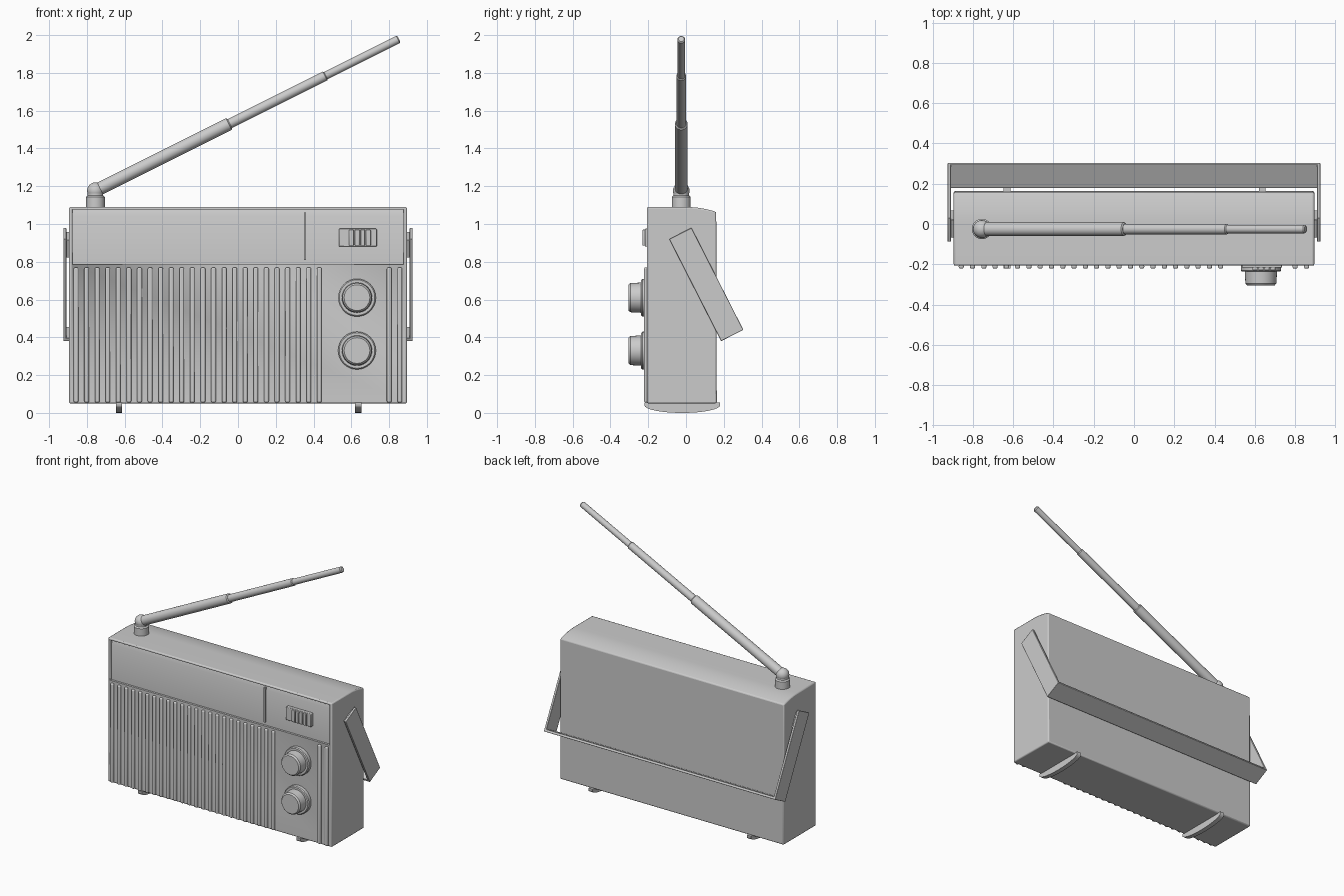
import bpy, bmesh, math
from mathutils import Vector, Matrix

cube = bpy.data.objects.get("Cube")
if cube:
    bpy.data.objects.remove(cube, do_unlink=True)

grey = bpy.data.materials.new("light_grey")
grey.use_nodes = True
grey.diffuse_color = (0.6, 0.6, 0.6, 1)
grey.node_tree.nodes["Principled BSDF"].inputs["Base Color"].default_value = (0.6, 0.6, 0.6, 1)


def finish(name, bm, bevel=0, segments=2, smooth=True):
    bmesh.ops.recalc_face_normals(bm, faces=bm.faces)
    mesh = bpy.data.meshes.new(name)
    bm.to_mesh(mesh)
    bm.free()
    mesh.materials.append(grey)
    ob = bpy.data.objects.new(name, mesh)
    bpy.context.collection.objects.link(ob)
    if bevel:
        mod = ob.modifiers.new("edge", "BEVEL")
        mod.width, mod.segments, mod.limit_method = bevel, segments, "ANGLE"
    if smooth:
        bpy.ops.object.select_all(action="DESELECT")
        ob.select_set(True)
        bpy.context.view_layer.objects.active = ob
        bpy.ops.object.shade_smooth_by_angle(angle=math.radians(35))
    return ob


def box(name, x, y, z, bevel=0, segments=2):
    """Box from (min, max) pairs."""
    bm = bmesh.new()
    bmesh.ops.create_cube(bm, size=1)
    for v in bm.verts:
        v.co = Vector([(a + b) / 2 + c * (b - a) for c, (a, b) in zip(v.co, (x, y, z))])
    return finish(name, bm, bevel, segments)


def extrude_x(name, profile, x0, x1, bevel=0):
    """Extrude a (y, z) outline along x."""
    bm = bmesh.new()
    face = bm.faces.new([bm.verts.new((x0, y, z)) for y, z in profile])
    out = bmesh.ops.extrude_face_region(bm, geom=[face])["geom"]
    bmesh.ops.translate(bm, vec=(x1 - x0, 0, 0), verts=[v for v in out if isinstance(v, bmesh.types.BMVert)])
    return finish(name, bm, bevel)


def lathe(name, profile, origin, axis, steps=32):
    """Revolve (radius, height) points around an axis through origin."""
    bm = bmesh.new()
    verts = [bm.verts.new((r, 0, h)) for r, h in profile]
    edges = [bm.edges.new(p) for p in zip(verts, verts[1:])]
    bmesh.ops.spin(bm, geom=verts + edges, cent=(0, 0, 0), axis=(0, 0, 1),
                   angle=math.tau, steps=steps)
    bmesh.ops.remove_doubles(bm, verts=bm.verts, dist=0.0001)
    turn = Vector((0, 0, 1)).rotation_difference(Vector(axis)).to_matrix().to_4x4()
    bm.transform(Matrix.Translation(origin) @ turn)
    return finish(name, bm)


# Case with a top that curves down toward the back
FRONT, BACK = -0.207, 0.163
top_curve = [(0.16 * i / 8, 1.09 - 0.026 * (i / 8) ** 2) for i in range(9)]
case = extrude_x("case", [(FRONT, 0.05), (FRONT, 1.09)] + top_curve + [(BACK, 0.05)],
                 -0.895, 0.895, bevel=0.008)

# Recess for the dial, with a sloping top edge
cutter = extrude_x("dial_recess_cutter",
                   [(-0.3, 0.785), (-0.192, 0.785), (-0.192, 1.04), (-0.18, 1.076), (-0.3, 1.076)],
                   -0.877, 0.877)
cutter.hide_render = True
cutter.hide_viewport = True
cut = case.modifiers.new("dial_recess", "BOOLEAN")
cut.operation, cut.object, cut.solver = "DIFFERENCE", cutter, "EXACT"

# Dial needle and band switch
box("dial_needle", (0.35, 0.36), (-0.207, -0.19), (0.81, 1.06))
box("switch_plate", (0.535, 0.735), (-0.217, -0.19), (0.88, 0.975), 0.004)
for i in range(4):
    x = 0.588 + i * 0.03
    box("switch_ridge", (x, x + 0.025), (-0.23, -0.21), (0.885, 0.97), 0.004)

# Speaker grille ribs
rib_centres = [-0.8575 + i * 0.056 for i in range(24)] + [0.80, 0.857]
for x in rib_centres:
    box("grille_rib", (x - 0.0125, x + 0.0125), (-0.222, -0.2), (0.055, 0.77), 0.008, 3)

# Tuning and volume knobs
knob = [(0, 0), (0.1, 0), (0.1, 0.026), (0.094, 0.032), (0.08, 0.032),
        (0.077, 0.09), (0.068, 0.1), (0, 0.1)]
for name, z in (("tuning_knob", 0.61), ("volume_knob", 0.33)):
    lathe(name, knob, (0.63, -0.205, z), (0, -1, 0))

# Curved runner feet
arc = [(-0.02 + 0.2 * math.cos(a), 0.04 - 0.04 * math.sin(a))
       for a in [math.pi * i / 16 for i in range(17)]]
for name, x in (("right_foot", -0.63), ("left_foot", 0.637)):
    extrude_x(name, arc + [(-0.22, 0.055), (0.18, 0.055)], x - 0.017, x + 0.017)

# Carrying handle swung to the back: two arms, pivot pads and a cross bar
LENGTH, HALF = 0.606, 0.066
parts = [box("handle_bar", (-0.925, 0.925), (-HALF, HALF), (-LENGTH, 0.018 - LENGTH), 0.003)]
for side, name in ((-1, "right"), (1, "left")):
    def span(a, b):
        return sorted((side * a, side * b))
    parts.append(box(name + "_handle_arm", span(0.909, 0.925), (-HALF, HALF), (-LENGTH, 0), 0.003))
    parts.append(box(name + "_handle_pivot", span(0.885, 0.912), (-0.05, 0.05), (-0.12, -0.015), 0.003))
for ob in parts:
    ob.location = (0, -0.03, 0.95)
    ob.rotation_euler.x = 0.471

# Antenna socket, elbow and telescopic sections
AY = -0.025
lathe("antenna_socket", [(0, 0), (0.05, 0), (0.05, 0.058), (0.041, 0.066), (0.041, 0.09), (0, 0.09)],
      (-0.755, AY, 1.085), (0, 0, 1))
ball = [(0.044 * math.sin(math.pi * i / 12), -0.044 * math.cos(math.pi * i / 12)) for i in range(13)]
lathe("antenna_elbow", ball, (-0.755, AY, 1.176), (0, 0, 1))
start = Vector((-0.755, AY, 1.176))
direction = (Vector((0.852, AY, 1.979)) - start).normalized()
sections = (("lower", 0.0, 0.795, 0.034), ("middle", 0.78, 1.365, 0.026), ("upper", 1.35, 1.797, 0.021))
for name, a, b, r in sections:
    lathe(name + "_antenna_section",
          [(0, 0), (r, 0), (r, b - a - 0.006), (r - 0.006, b - a), (0, b - a)],
          start + direction * a, direction, 24)
